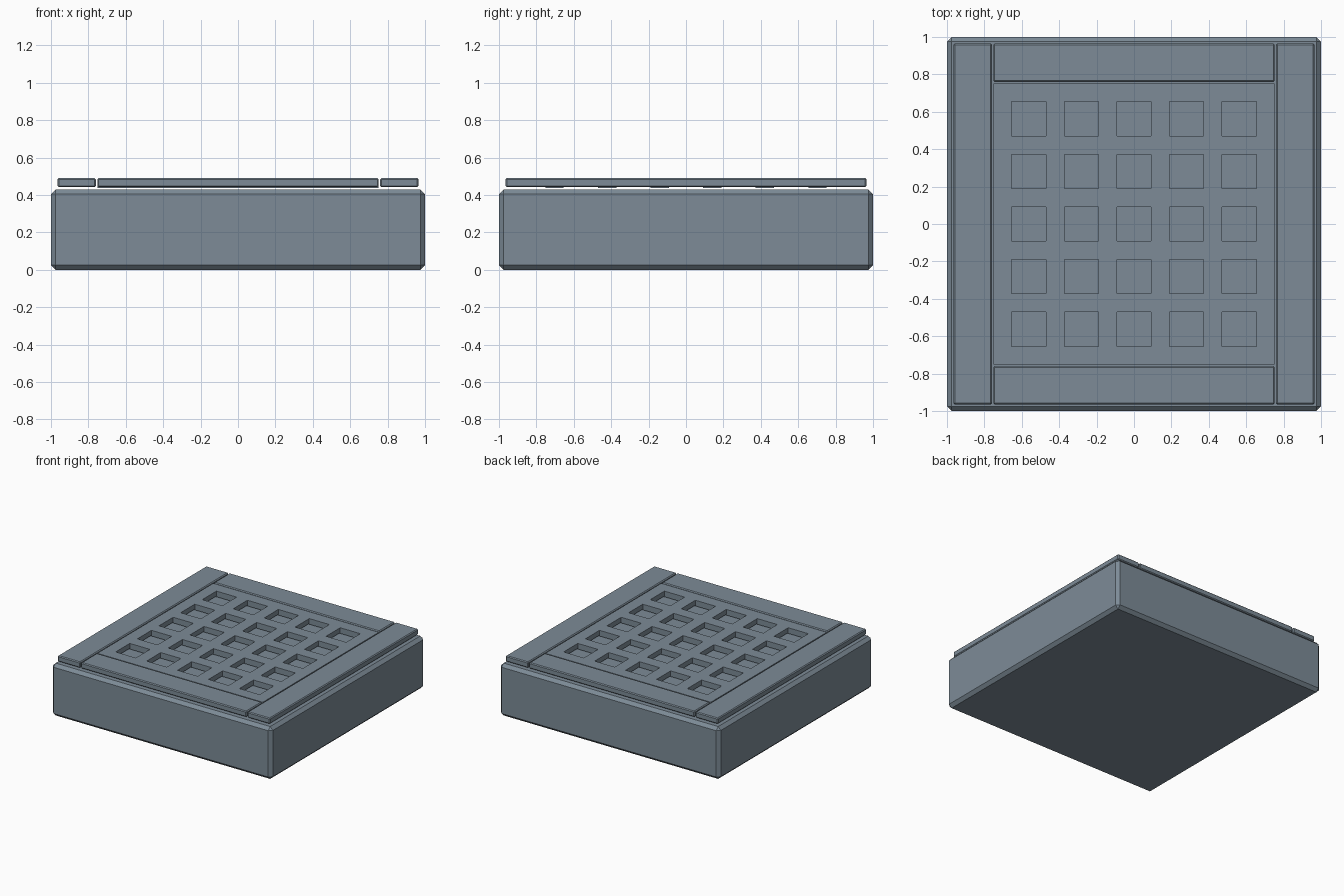
import bpy

if "Cube" in bpy.data.objects:
    bpy.data.objects.remove(bpy.data.objects["Cube"])

slate = bpy.data.materials.new("slate")
slate.diffuse_color = (0.205, 0.26, 0.31, 1)
slate.use_nodes = True
slate.node_tree.nodes["Principled BSDF"].inputs["Base Color"].default_value = slate.diffuse_color


def box(name, lo, hi, bevel=0.0):
    """Axis-aligned box between two corners, with an optional chamfer."""
    bpy.ops.mesh.primitive_cube_add(size=1, location=[(a + b) / 2 for a, b in zip(lo, hi)])
    ob = bpy.context.object
    ob.name = name
    ob.scale = [b - a for a, b in zip(lo, hi)]
    bpy.ops.object.transform_apply(location=False, rotation=False, scale=True)
    ob.data.materials.append(slate)
    if bevel:
        mod = ob.modifiers.new("chamfer", "BEVEL")
        mod.width = bevel
        mod.segments = 1
    return ob


# Chamfered slab
box("base_block", (-1, -1, 0), (1, 1, 0.43), 0.025)

# Raised border planks, floating just above the slab
for s, side, end in ((-1, "left", "front"), (1, "right", "back")):
    a, b = sorted((s * 0.76, s * 0.965))
    box(side + "_border", (a, -0.965, 0.442), (b, 0.965, 0.49), 0.007)
    box(end + "_border", (-0.752, a, 0.442), (0.752, b, 0.49), 0.007)

# Grate: crossing bars leaving a 5 x 5 field of square holes
for i in range(6):
    c = -0.703 + i * 0.2812
    box(f"grate_cross_bar_{i}", (-0.752, c - 0.049, 0.438), (0.752, c + 0.049, 0.485))
    box(f"grate_long_bar_{i}", (c - 0.049, -0.752, 0.444), (c + 0.049, 0.752, 0.485))
